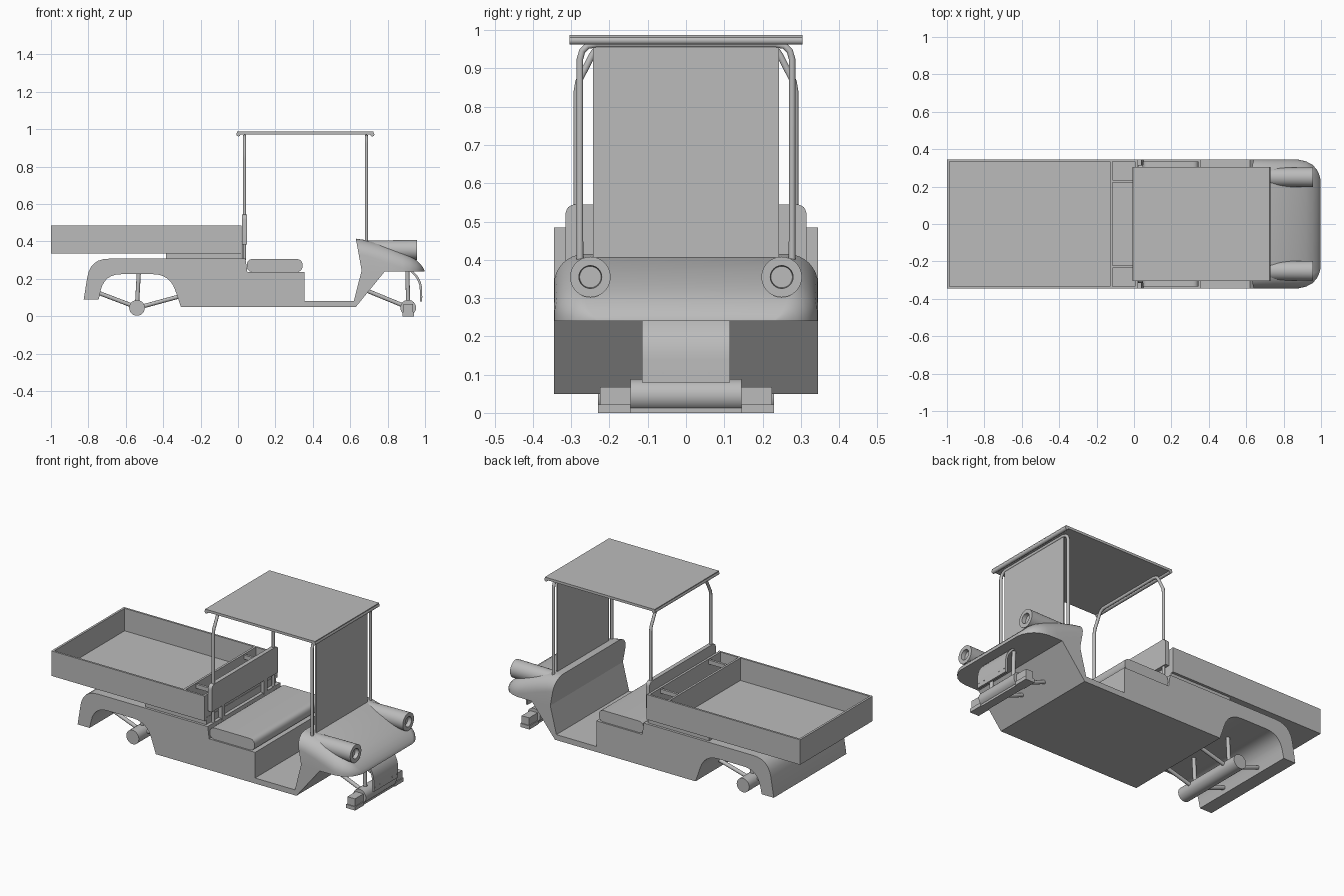
import bpy, bmesh, math
from mathutils import Vector

cube = bpy.data.objects.get("Cube")
if cube:
    bpy.data.objects.remove(cube, do_unlink=True)

grey = bpy.data.materials.new("plain_grey")
grey.use_nodes = True
grey.diffuse_color = (0.5, 0.5, 0.5, 1)
grey.node_tree.nodes["Principled BSDF"].inputs["Base Color"].default_value = (0.5, 0.5, 0.5, 1)


def finish(name, bm, smooth=True):
    bmesh.ops.recalc_face_normals(bm, faces=bm.faces)
    mesh = bpy.data.meshes.new(name)
    bm.to_mesh(mesh)
    bm.free()
    mesh.materials.append(grey)
    ob = bpy.data.objects.new(name, mesh)
    bpy.context.collection.objects.link(ob)
    if smooth:
        bpy.ops.object.select_all(action="DESELECT")
        ob.select_set(True)
        bpy.context.view_layer.objects.active = ob
        bpy.ops.object.shade_smooth_by_angle(angle=math.radians(35))
    return ob


def rounded(points, steps=6):
    """Round each corner given as (a, b, radius); radius is the cut-back length."""
    out = []
    for i, p in enumerate(points):
        c = Vector(p[:2])
        r = p[2] if len(p) > 2 else 0
        if not r:
            out.append(c)
            continue
        a = c + (Vector(points[i - 1][:2]) - c).normalized() * r
        b = c + (Vector(points[(i + 1) % len(points)][:2]) - c).normalized() * r
        for k in range(steps + 1):
            t = k / steps
            out.append(a * (1 - t) ** 2 + c * 2 * t * (1 - t) + b * t * t)
    return out


def prism(name, points, lo, hi, axis="y"):
    """Extrude an outline: (x, z) along y, or (y, z) along x."""
    bm = bmesh.new()
    place = (lambda p, d: (p[0], d, p[1])) if axis == "y" else (lambda p, d: (d, p[0], p[1]))
    pts = rounded(points)
    ends = [[bm.verts.new(place(p, d)) for p in pts] for d in (lo, hi)]
    for ring in ends:
        bm.faces.new(ring)
    for i in range(len(pts)):
        bm.faces.new((ends[0][i - 1], ends[0][i], ends[1][i], ends[1][i - 1]))
    return finish(name, bm)


def box(name, x0, x1, y0, y1, z0, z1):
    return prism(name, [(x0, z0), (x1, z0), (x1, z1), (x0, z1)], y0, y1)


def rod(name, a, b, r, sides=16):
    a, b = Vector(a), Vector(b)
    bm = bmesh.new()
    bmesh.ops.create_cone(bm, cap_ends=True, segments=sides, radius1=r, radius2=r, depth=(b - a).length)
    turn = (b - a).to_track_quat("Z", "Y").to_matrix().to_4x4()
    bm.transform(turn)
    bmesh.ops.translate(bm, verts=bm.verts, vec=(a + b) / 2)
    return finish(name, bm)


def hoop(name, x, outline, r):
    """Bent tube across the vehicle from a half outline, mirrored."""
    half = [Vector((x, y, z)) for y, z in outline]
    path = half + [Vector((x, -p.y, p.z)) for p in reversed(half)]
    curve = bpy.data.curves.new(name, "CURVE")
    curve.dimensions = "3D"
    curve.bevel_depth = r
    curve.bevel_resolution = 3
    curve.use_fill_caps = True
    spline = curve.splines.new("POLY")
    spline.points.add(len(path) - 1)
    for sp, p in zip(spline.points, path):
        sp.co = (*p, 1)
    curve.materials.append(grey)
    ob = bpy.data.objects.new(name, curve)
    bpy.context.collection.objects.link(ob)
    bpy.ops.object.select_all(action="DESELECT")
    ob.select_set(True)
    bpy.context.view_layer.objects.active = ob
    bpy.ops.object.convert(target="MESH")
    bpy.ops.object.shade_smooth_by_angle(angle=math.radians(50))


W = 0.345

# Body tub with rear fender, wheel arch, seat step, floor and front bulkhead
prism("body", [
    (-0.825, 0.09), (-0.79, 0.308, 0.1), (0.04, 0.308), (0.05, 0.237), (0.355, 0.237),
    (0.355, 0.083), (0.62, 0.083), (0.662, 0.25), (0.785, 0.24), (0.63, 0.05),
    (-0.305, 0.05), (-0.365, 0.225, 0.09), (-0.715, 0.225, 0.09), (-0.745, 0.09)], -W, W)

# Nose cowl: lofted sections (top x, bottom x, half width, top z, shoulder radius)
stations = [
    (0.630, 0.662, 0.345, 0.415, 0.08), (0.68, 0.70, 0.345, 0.408, 0.085),
    (0.75, 0.76, 0.345, 0.392, 0.09), (0.82, 0.82, 0.345, 0.369, 0.09),
    (0.88, 0.88, 0.344, 0.343, 0.085), (0.92, 0.92, 0.335, 0.322, 0.07),
    (0.955, 0.955, 0.316, 0.299, 0.052), (0.978, 0.978, 0.290, 0.276, 0.033),
    (0.991, 0.991, 0.262, 0.258, 0.016), (0.998, 0.998, 0.235, 0.243, 0.002)]
bm = bmesh.new()
rings = []
for xt, xb, w, top, r in stations:
    half = [(w, 0.24)]
    for k in range(9):
        a = k / 8 * math.pi / 2
        half.append((w - r + r * math.cos(a), top - r + r * math.sin(a)))
    outline = half + [(-y, z) for y, z in reversed(half)]
    ring = []
    for y, z in outline:
        t = (z - 0.24) / (top - 0.24)
        ring.append(bm.verts.new((xb + (xt - xb) * t, y, z)))
    rings.append(ring)
for a, b in zip(rings, rings[1:]):
    for i in range(len(a)):
        bm.faces.new((a[i - 1], a[i], b[i], b[i - 1]))
bm.faces.new(rings[0])
bm.faces.new(rings[-1])
finish("nose_cowl", bm)

# Headlight pods with recessed lamps
for side, s in (("left", 1), ("right", -1)):
    bm = bmesh.new()
    profile = [(0.68, 0.0), (0.68, 0.05), (0.958, 0.053), (0.958, 0.03), (0.935, 0.028), (0.935, 0.0)]
    n = 32
    loops = []
    for x, r in profile[1:-1]:
        loops.append([bm.verts.new((x, s * 0.25 + r * math.cos(i * math.tau / n),
                                    0.355 + r * math.sin(i * math.tau / n))) for i in range(n)])
    for a, b in zip(loops, loops[1:]):
        for i in range(n):
            bm.faces.new((a[i - 1], a[i], b[i], b[i - 1]))
    bm.faces.new(loops[0])
    bm.faces.new(loops[-1])
    finish("headlight_" + side, bm)

# Curved apron under the nose, with bolts
prism("nose_apron", [(0.915, 0.245), (0.972, 0.19, 0.05), (0.972, 0.08),
                     (0.984, 0.08), (0.984, 0.2, 0.06), (0.93, 0.245)], -0.115, 0.115)
for y in (-0.105, -0.06, 0.06, 0.105):
    rod("apron_bolt", (0.975, y, 0.105), (0.987, y, 0.105), 0.004, 8)

# Cargo bed: floor, walls and front tray
box("bed_floor", -1, 0.02, -W, W, 0.335, 0.35)
for s in (-1, 1):
    y0, y1 = sorted((s * W, s * (W - 0.012)))
    box("bed_side", -1, 0.02, y0, y1, 0.335, 0.485)
    y0, y1 = sorted((s * 0.222, s * 0.236))
    box("tray_divider", -0.12, 0.01, y0, y1, 0.455, 0.48)
for x in (-1, -0.128, 0.005):
    box("bed_cross_wall", x, x + 0.013, -W, W, 0.335, 0.485)
box("bed_riser", -0.385, 0.02, -0.33, 0.33, 0.3, 0.337)

# Seat cushion and backrest
prism("seat_cushion", [(0.047, 0.237, 0.034), (0.345, 0.237, 0.034),
                       (0.345, 0.306, 0.034), (0.047, 0.306, 0.034)], -0.335, 0.335)
prism("seat_back", [(-0.315, 0.385), (0.315, 0.385), (0.315, 0.545, 0.03),
                    (-0.315, 0.545, 0.03)], 0.022, 0.047, "x")
for s in (-1, 1):
    box("seat_back_bracket", 0.022, 0.044, s * 0.2 - 0.015, s * 0.2 + 0.015, 0.3, 0.4)

# Canopy roof with lipped ends, on two hoops, and the windscreen
box("roof", -0.005, 0.725, -0.305, 0.305, 0.972, 0.987)
for x in (0.002, 0.718):
    rod("roof_lip", (x, -0.305, 0.973), (x, 0.305, 0.973), 0.011)
hoop("rear_hoop", 0.035, [(0.285, 0.31), (0.285, 0.84), (0.281, 0.865), (0.245, 0.935),
                          (0.232, 0.955), (0.21, 0.963)], 0.009)
hoop("front_hoop", 0.687, [(0.277, 0.39), (0.277, 0.925), (0.271, 0.946), (0.257, 0.959),
                           (0.235, 0.963)], 0.009)
box("windscreen", 0.683, 0.691, -0.243, 0.243, 0.4, 0.973)

# Rear axle and suspension links
rod("rear_axle", (-0.54, -0.23, 0.045), (-0.54, 0.23, 0.045), 0.042, 24)
for s in (-1, 1):
    y = s * 0.14
    rod("rear_upright", (-0.54, y, 0.06), (-0.53, y, 0.24), 0.011)
    rod("rear_link_back", (-0.56, y, 0.055), (-0.745, y, 0.125), 0.011)
    rod("rear_link_front", (-0.52, y, 0.05), (-0.3, y, 0.11), 0.011)

# Front axle, end blocks and suspension links
rod("front_axle", (0.91, -0.145, 0.046), (0.91, 0.145, 0.046), 0.042, 24)
box("front_axle_beam", 0.885, 0.935, -0.225, 0.225, 0.02, 0.067)
for s in (-1, 1):
    y0, y1 = sorted((s * 0.145, s * 0.23))
    box("axle_end_plate", 0.88, 0.94, y0, y1, 0, 0.022)
    y = s * 0.09
    rod("front_upright", (0.91, y, 0.06), (0.905, y, 0.25), 0.011)
    rod("front_link", (0.89, y, 0.055), (0.67, y, 0.145), 0.011)
box("axle_base", 0.885, 0.935, -0.23, 0.23, 0, 0.02)
